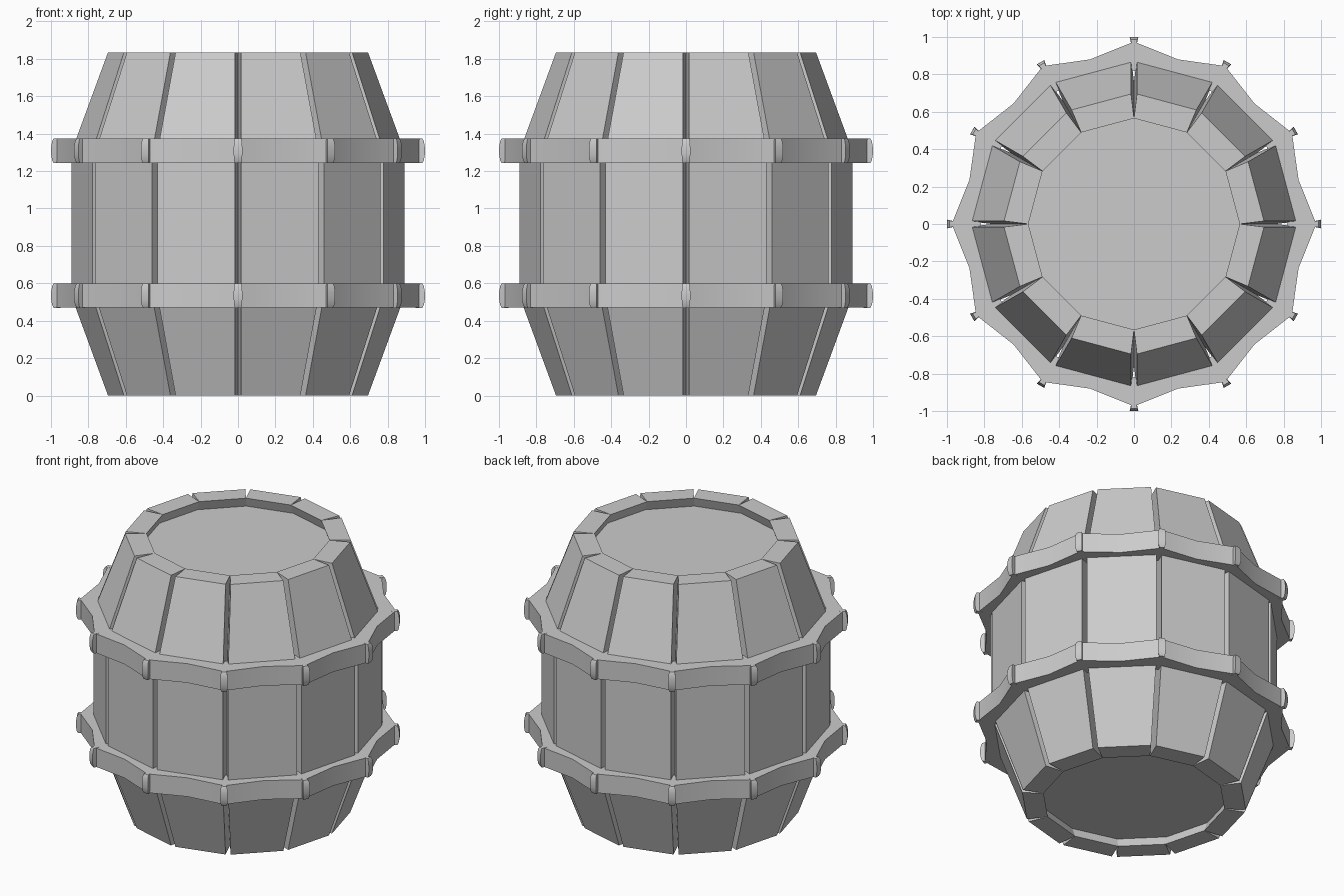
import bpy, bmesh
from math import cos, sin, radians

if "Cube" in bpy.data.objects:
    bpy.data.objects.remove(bpy.data.objects["Cube"])

N = 12
STEP = radians(360 / N)
H = 1.835


def polar(r, a, z, shift=0.0):
    """Point at radius r and angle a, moved sideways by shift."""
    return (r * cos(a) - shift * sin(a), r * sin(a) + shift * cos(a), z)


def finish(name, bm, smooth=None):
    bmesh.ops.recalc_face_normals(bm, faces=bm.faces)
    me = bpy.data.meshes.new(name)
    bm.to_mesh(me)
    bm.free()
    ob = bpy.data.objects.new(name, me)
    bpy.context.collection.objects.link(ob)
    if smooth:
        bpy.ops.object.select_all(action='DESELECT')
        ob.select_set(True)
        bpy.context.view_layer.objects.active = ob
        bpy.ops.object.shade_smooth_by_angle(angle=radians(smooth))
    return ob


def loft(bm, rings, closed=False):
    """Skin a list of equal rings; cap the ends unless the loft is closed."""
    vs = [[bm.verts.new(p) for p in ring] for ring in rings]
    n = len(vs[0])
    pairs = list(zip(vs, vs[1:])) + ([(vs[-1], vs[0])] if closed else [])
    for a, b in pairs:
        for i in range(n):
            j = (i + 1) % n
            bm.faces.new((a[i], a[j], b[j], b[i]))
    if not closed:
        bm.faces.new(vs[0])
        bm.faces.new(vs[-1])


# Staves: wedge planks meeting at their inner edges, leaving V grooves outside
profile = [(0.695, 0), (0.89, 0.53), (0.89, 1.305), (0.695, H)]
GAP, THICK = 0.016, 0.13
bm = bmesh.new()
for k in range(N):
    a, b = k * STEP, (k + 1) * STEP
    loft(bm, [[polar(r, a, z, GAP), polar(r, b, z, -GAP),
               polar(r - THICK, b, z), polar(r - THICK, a, z)]
              for r, z in profile])
finish("staves", bm)

# Recessed lids at both ends
for name, z0, z1 in (("bottom_lid", 0.065, 0.105), ("top_lid", H - 0.105, H - 0.065)):
    bm = bmesh.new()
    loft(bm, [[polar(0.59, k * STEP, z) for k in range(N)] for z in (z0, z1)])
    finish(name, bm)

# Hoops: scalloped bands with a peak over every groove
for level, z0, z1 in (("lower", 0.47, 0.598), ("upper", 1.243, 1.373)):
    bm = bmesh.new()
    rings = []
    for k in range(2 * N):
        a = k * STEP / 2
        ro, ri = (0.975, 0.82) if k % 2 == 0 else (0.911, 0.82 * cos(STEP / 2))
        rings.append([polar(ri, a, z0), polar(ro, a, z0),
                      polar(ro, a, z1), polar(ri, a, z1)])
    loft(bm, rings, closed=True)
    finish(level + "_hoop", bm, 20)

    # Flared clasp on every peak, its face rounded towards top and bottom
    bm = bmesh.new()
    for k in range(N):
        a = k * STEP
        rows = []
        for t, out, wide in ((0, 0.986, 0.017), (0.12, 0.994, 0.021), (0.35, 0.999, 0.023),
                             (0.65, 0.999, 0.023), (0.88, 0.994, 0.021), (1, 0.986, 0.017)):
            z = z0 - 0.001 + t * (z1 - z0 + 0.002)
            rows.append([polar(0.95, a, z, -0.012), polar(out, a, z, -wide),
                         polar(out, a, z, wide), polar(0.95, a, z, 0.012)])
        loft(bm, rows)
    finish(level + "_hoop_clasps", bm, 35)
